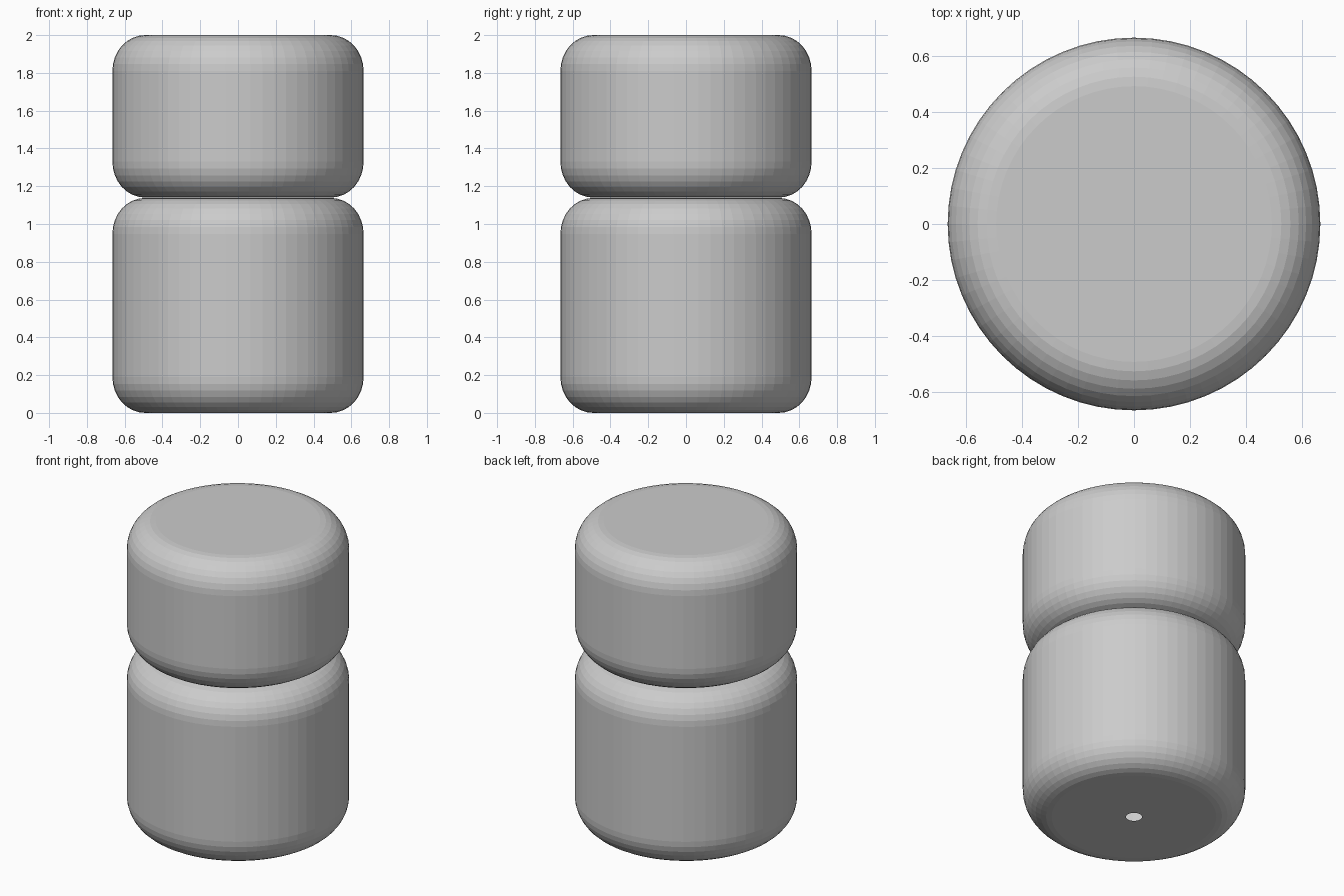
import bpy
import bmesh
from math import pi, sin, cos

if "Cube" in bpy.data.objects:
    bpy.data.objects.remove(bpy.data.objects["Cube"])

SIDES = 64     # facets around the axis
STEPS = 8      # facets per rounded rim
R = 0.665      # outer radius
RX, RZ = 0.173, 0.19   # rim rounding, across and up


def rounded_profile(z0, z1, hole):
    """Half outline from the bottom centre (or hole edge) up to the top centre."""
    pts = [(hole, z0)]
    for i in range(STEPS + 1):
        a = i * pi / 2 / STEPS
        pts.append((R - RX + RX * sin(a), z0 + RZ - RZ * cos(a)))
    for i in range(STEPS + 1):
        a = i * pi / 2 / STEPS
        pts.append((R - RX + RX * cos(a), z1 - RZ + RZ * sin(a)))
    pts.append((0.0, z1))
    return pts


def lathe(name, profile):
    bm = bmesh.new()
    verts = [bm.verts.new((x, 0, z)) for x, z in profile]
    edges = [bm.edges.new(pair) for pair in zip(verts, verts[1:])]
    bmesh.ops.spin(bm, geom=verts + edges, cent=(0, 0, 0), axis=(0, 0, 1),
                   angle=2 * pi, steps=SIDES, use_merge=False)
    bmesh.ops.remove_doubles(bm, verts=bm.verts, dist=1e-4)
    bmesh.ops.recalc_face_normals(bm, faces=bm.faces)
    mesh = bpy.data.meshes.new(name)
    bm.to_mesh(mesh)
    bm.free()
    obj = bpy.data.objects.new(name, mesh)
    bpy.context.collection.objects.link(obj)
    return obj


# lower body: hollow shell with a small hole in the base
lathe("lower_body", rounded_profile(0.0, 1.138, 0.048))
# upper cap: closed, resting on the body
lathe("upper_cap", rounded_profile(1.14, 2.0, 0.0))
